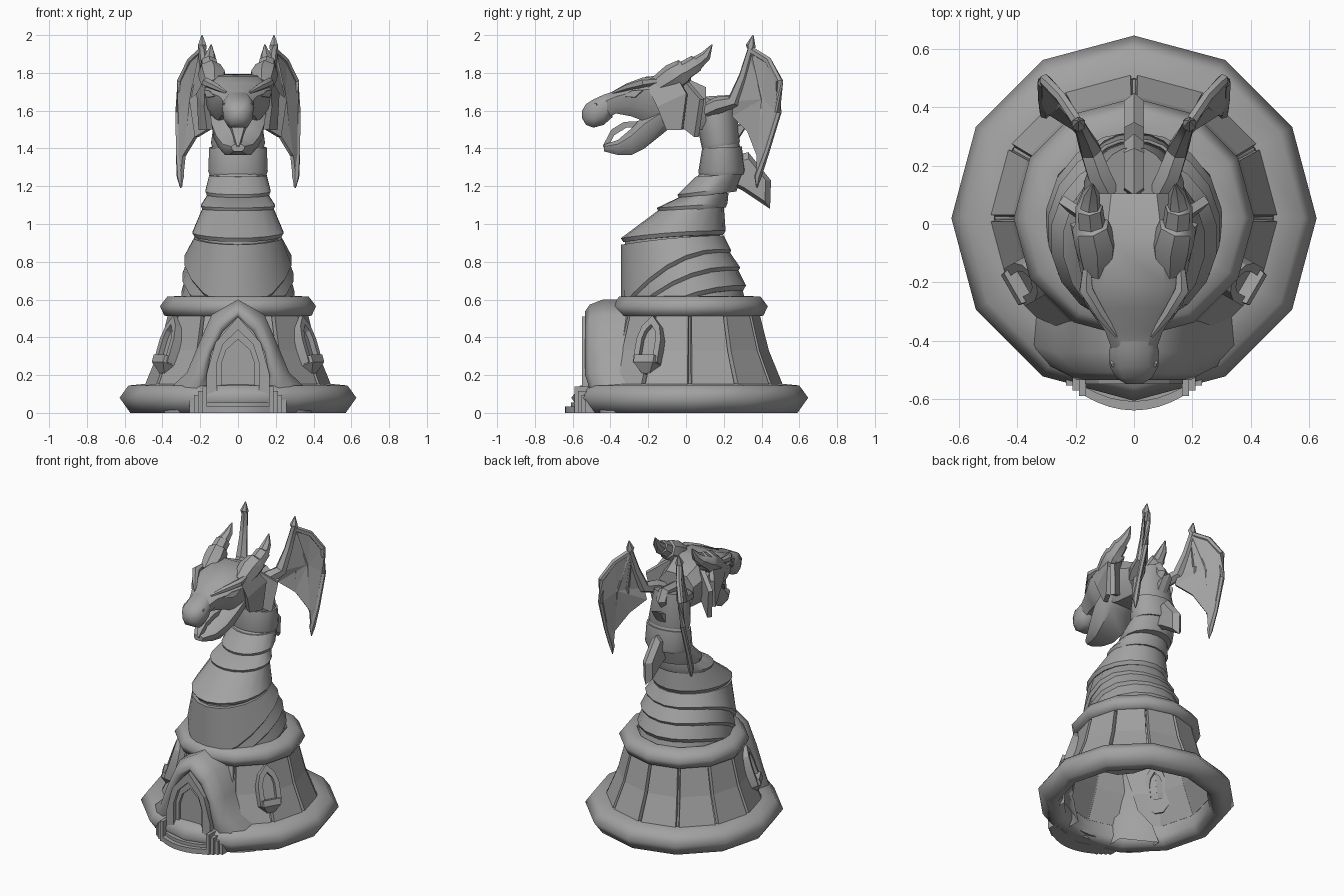
import bpy, bmesh
from math import sin, cos, pi, radians
from mathutils import Vector, Matrix

cube = bpy.data.objects.get("Cube")
if cube:
    bpy.data.objects.remove(cube)

stone = bpy.data.materials.new("stone_grey")
stone.use_nodes = True
GREY = (0.36, 0.36, 0.36, 1)
stone.diffuse_color = GREY
stone.node_tree.nodes["Principled BSDF"].inputs["Base Color"].default_value = GREY
CY = 0.02      # tower axis


def build(name, verts, faces, mirror=False, thick=0, angle=40):
    me = bpy.data.meshes.new(name)
    me.from_pydata([tuple(v) for v in verts], [], faces)
    bm = bmesh.new()
    bm.from_mesh(me)
    bmesh.ops.recalc_face_normals(bm, faces=bm.faces)
    bm.to_mesh(me)
    bm.free()
    me.materials.append(stone)
    ob = bpy.data.objects.new(name, me)
    bpy.context.scene.collection.objects.link(ob)
    if thick:      # sheets stay flat shaded
        me.shade_flat()
        mod = ob.modifiers.new("thickness", 'SOLIDIFY')
        mod.thickness, mod.offset = thick, 0
    else:
        me.shade_smooth()
        me.set_sharp_from_angle(angle=radians(angle))
    if mirror:
        ob.modifiers.new("mirror", 'MIRROR').use_mirror_merge = False
    return ob


def loft(name, rings, loop=False, cap=True, **kw):
    n, m = len(rings[0]), len(rings)
    verts = [v for r in rings for v in r]
    faces = []
    for i in range(m if loop else m - 1):
        a, b = i * n, (i + 1) % m * n
        faces += [(a + j, a + (j + 1) % n, b + (j + 1) % n, b + j) for j in range(n)]
    if cap and not loop:
        faces += [tuple(range(n)), tuple(range((m - 1) * n, m * n))]
    return build(name, verts, faces, **kw)


def tube(name, pts, radii, n=8, **kw):
    pts = [Vector(p) for p in pts]
    rings = []
    for i, p in enumerate(pts):
        t = pts[min(i + 1, len(pts) - 1)] - pts[max(i - 1, 0)]
        q = t.to_track_quat('Z', 'X')
        rings.append([p + q @ Vector((cos(k * 2 * pi / n), sin(k * 2 * pi / n), 0)) * radii[i]
                      for k in range(n)])
    return loft(name, rings, **kw)


def turned(name, profile, loop=True, n=12, **kw):
    rings = [[(r * cos(k * 2 * pi / n), CY + r * sin(k * 2 * pi / n), z) for k in range(n)]
             for r, z in profile]
    return loft(name, rings, loop=loop, cap=False, **kw)


def box(name, x0, x1, y0, y1, z0, z1, **kw):
    return loft(name, [[(x0, y0, z), (x1, y0, z), (x1, y1, z), (x0, y1, z)] for z in (z0, z1)], **kw)


def pointed(w, z0, zs, z1):
    half = [(w, z0), (w, zs), (w * .72, zs + .55 * (z1 - zs))]
    return half + [(0, z1)] + [(-x, z) for x, z in reversed(half)]


def frame(name, outer, inner, y0, y1, mat=Matrix(), **kw):
    rings = [[mat @ Vector((p[0], y, p[1])) for p, y in ((o, y0), (o, y1), (i, y1), (i, y0))]
             for o, i in zip(outer, inner)]
    return loft(name, rings, loop=True, angle=25, **kw)


# Tower: hollow wall, wall panels and the two rounded rings
WALL = [(.50, .13), (.42, .325), (.365, .54)]
turned("tower_wall", [(.50, .1)] + [(r - .025, z) for r, z in WALL], loop=False, angle=20)
verts, faces = [], []
for k in range(12):
    a, b = [Vector((cos(i * pi / 6), sin(i * pi / 6), 0)) for i in (k, k + 1)]
    s = len(verts)
    for r, z in WALL:
        for t in (.035, .965):
            verts.append(a.lerp(b, t) * (r - .012) + Vector((0, CY, z)))
    faces += [(s, s + 1, s + 3, s + 2), (s + 2, s + 3, s + 5, s + 4)]
build("wall_panels", verts, faces, thick=.028)
turned("base_ring", [(.57, 0), (.627, .08), (.58, .145), (.48, .155), (.47, .05), (.5, 0)], angle=75)
turned("upper_ring", [(.35, .51), (.39, .515), (.413, .565), (.375, .615), (.30, .62), (.29, .54)], angle=75)

# Doorway: flared rounded arch (outer, inner, setback), pointed frame, door leaf
half = [((.39, 0), (.17, 0), .06), ((.36, .13), (.17, .1), .03), ((.27, .215), (.165, .2), 0),
        ((.21, .36), (.14, .32), 0), ((.14, .52), (.08, .43), 0)]
path = half + [((0, .6), (0, .51), 0)] + [((-o[0], o[1]), (-i[0], i[1]), d) for o, i, d in reversed(half)]
SECTION = [(0, -.40), (0, -.52), (.3, -.535), (.7, -.51), (1, -.44), (1, -.28)]
loft("door_arch", [[(i[0] + (o[0] - i[0]) * t, y + d, i[1] + (o[1] - i[1]) * t) for t, y in SECTION]
                   for o, i, d in path], cap=False, angle=70)
opening = pointed(.11, .09, .27, .44)
frame("door_frame", pointed(.168, .02, .2, .51), opening, -.55, -.45)
frame("door_inner_trim", opening, pointed(.088, .115, .26, .39), -.525, -.45)
build("door_leaf", [(x, -.495, z) for x, z in opening], [tuple(range(7))], thick=.02)

# Curved steps and stepped side blocks
for i in range(3):
    arc = [(.17 * t / 4, -.64 + .03 * i + .05 * (t / 4) ** 2) for t in range(-4, 5)]
    arc += [(.17, -.47), (-.17, -.47)]
    loft(f"door_step_{i + 1}", [[(x, y, z) for x, y in arc] for z in (0, .035 + .02 * i)])
for i in range(4):
    x = .165 + .023 * i
    box(f"step_side_{i + 1}", x, x + .023, -.59 + .018 * i, -.46, 0, .14 - .023 * i, mirror=True)

# Side windows, leaning with the wall
M = (Matrix.Translation((.345, -.18, .36)) @ Matrix.Rotation(radians(60), 4, 'Z')
     @ Matrix.Rotation(radians(-18), 4, 'X'))
gap = pointed(.042, -.08, .02, .1)
frame("window_frame", pointed(.074, -.11, .02, .15), gap, -.045, .03, M, mirror=True)
build("window_pane", [M @ Vector((x, -.012, z)) for x, z in gap], [tuple(range(7))],
      mirror=True, thick=.01)
loft("window_sill", [[M @ Vector(p) for p in ((-w, .03, z), (w, .03, z), (w * .75, -d, z), (-w * .75, -d, z))]
                     for w, d, z in ((.03, .015, -.165), (.08, .062, -.115), (.08, .062, -.075))], mirror=True)


# Neck: overlapping tapered segments, each ring set by front point, back point, half width, upward bow
def ring(front, back, w, bow=0, s=1, drop=0, n=18):
    f, b = Vector((0, *front)), Vector((0, *back))
    c, h = (f + b) / 2 - Vector((0, 0, drop)), (f - b) / 2 * s
    return [c + h * cos(t) + Vector((w * s * sin(t), 0, bow * sin(t) ** 2))
            for t in (k * 2 * pi / n for k in range(n))]


SEGMENTS = [
    ((-.31, .42), (.325, .55), .30, .03, (-.30, .48), (.29, .69), .28, .05),
    ((-.32, .45), (.318, .675), .305, .06, (-.32, .53), (.265, .78), .272, .08),
    ((-.33, .50), (.287, .77), .298, .085, (-.33, .57), (.215, .875), .26, .095),
    ((-.345, .56), (.24, .86), .288, .1, (-.345, .89), (.20, .94), .235, .01),
    ((-.345, .925), (.21, .965), .245, .01, (-.15, 1.07), (.20, 1.09), .192, 0),
    ((-.155, 1.085), (.22, 1.11), .20, 0, (-.04, 1.14), (.225, 1.165), .165, 0),
    ((-.045, 1.155), (.275, 1.195), .175, 0, (.05, 1.25), (.30, 1.265), .155, 0),
    ((.065, 1.275), (.315, 1.285), .16, 0, (.085, 1.40), (.295, 1.41), .155, 0),
    ((.08, 1.42), (.285, 1.44), .145, 0, (.04, 1.61), (.265, 1.655), .115, 0)]
for i, seg in enumerate(SEGMENTS):
    lo, hi = seg[:4], seg[4:]
    loft(f"neck_segment_{i + 1}", [ring(*lo, .95, .022), ring(*lo), ring(*hi), ring(*hi, .88)], angle=30)
loft("neck_core", [ring(*r, .92) for seg in SEGMENTS[3:] for r in (seg[:4], seg[4:])])


# Head: skull, lower jaw, nose, tongue
def section(y, zb, zt, w):
    h = zt - zb
    side = [(w * .6, zt), (w, zt - .28 * h), (w * .92, zb + .3 * h), (w * .6, zb)]
    return [(x, y, z) for x, z in side] + [(-x, y, z) for x, z in reversed(side)]


loft("skull", [section(*s) for s in (
    (.105, 1.5, 1.725, .13), (-.05, 1.5, 1.795, .16), (-.21, 1.54, 1.78, .178),
    (-.29, 1.57, 1.745, .15), (-.37, 1.585, 1.71, .098), (-.45, 1.55, 1.675, .07))])
loft("lower_jaw", [section(*s) for s in (
    (-.05, 1.54, 1.66, .135), (-.12, 1.48, 1.64, .15), (-.22, 1.4, 1.58, .14),
    (-.29, 1.365, 1.505, .115), (-.36, 1.365, 1.445, .08), (-.435, 1.385, 1.42, .035))])
loft("nose", [section(*s) for s in (
    (-.39, 1.565, 1.70, .07), (-.435, 1.525, 1.685, .086), (-.49, 1.51, 1.66, .083),
    (-.53, 1.525, 1.635, .06), (-.55, 1.56, 1.6, .025))], angle=60)
tube("nostril", [(.06, -.475, 1.625), (.08, -.482, 1.63)], [.018, .011], 6, mirror=True)
loft("tongue", [[(-w, y, z), (w, y, z), (w, y + .015, z - .03), (-w, y + .015, z - .03)] for y, z, w in
                ((-.24, 1.545, .05), (-.33, 1.54, .045), (-.395, 1.5, .03), (-.44, 1.415, .006))])

# Brows and eyes
tube("brow", [(.06, -.385, 1.695), (.115, -.31, 1.725), (.165, -.225, 1.75), (.16, -.12, 1.76)],
     [.008, .02, .026, .012], 6, mirror=True)
build("eye", [(.12, -.335, 1.675), (.15, -.285, 1.705), (.178, -.225, 1.71), (.165, -.27, 1.67)],
      [(0, 1, 2, 3)], mirror=True, thick=.009)

# Swept horns in stepped segments
tube("horn", [(.125, -.16, 1.72), (.132, -.07, 1.775), (.148, -.01, 1.81), (.15, 0, 1.815),
              (.154, .055, 1.85), (.153, .062, 1.855), (.147, .105, 1.89), (.142, .138, 1.95)],
     [.055, .074, .066, .052, .048, .038, .029, .003], 7, mirror=True)

# Cheek frills behind the jaw
build("cheek_frill", [(.16, -.2, 1.72), (.145, -.06, 1.8), (.205, .005, 1.69), (.195, -.02, 1.5),
                      (.15, -.1, 1.5), (.165, -.15, 1.62)], [(0, 1, 2, 5), (5, 2, 3, 4)],
      mirror=True, thick=.03)
build("rear_frill", [(.12, .0, 1.76), (.25, .085, 1.66), (.22, .055, 1.46), (.12, -.02, 1.52)],
      [(0, 1, 2, 3)], mirror=True, thick=.03)

# Spines down the back, bevelled towards their edges
for i, poly in enumerate([[(.07, 1.55), (.1, 1.675), (.26, 1.685), (.31, 1.6), (.25, 1.52)],
                          [(.22, 1.5), (.35, 1.56), (.26, 1.42)],
                          [(.25, 1.2), (.295, 1.18), (.445, 1.08), (.45, 1.23), (.33, 1.38), (.25, 1.36)]]):
    cy, cz = [sum(p[k] for p in poly) / len(poly) for k in (0, 1)]
    loft(f"back_spine_{i + 1}", [[(x, cy + (y - cy) * s, cz + (z - cz) * s) for y, z in poly]
                                 for x, s in ((-.035, .75), (0, 1), (.035, .75))], angle=20)

# Wings: membrane, arm and finger bones
R, S, T, P = (.13, .25, 1.57), (.15, .255, 1.65), (.19, .345, 1.92), (.25, .435, 1.865)
A, B, C, D = (.305, .495, 1.755), (.315, .487, 1.59), (.315, .425, 1.38), (.303, .375, 1.2)
E, F, MID = (.285, .38, 1.36), (.205, .33, 1.49), (.245, .41, 1.66)
build("wing_membrane", [R, S, T, P, A, B, C, D, E, F, MID],
      [(1, 2, 10), (2, 3, 10), (3, 4, 10), (4, 5, 10), (5, 6, 8, 10), (6, 7, 8), (8, 9, 10),
       (9, 0, 10), (0, 1, 10)], mirror=True, thick=.02)
tube("wing_arm", [(.09, .11, 1.6), (.12, .17, 1.63), S, (.172, .305, 1.78), T, (.19, .342, 1.945), (.19, .355, 2)],
     [.042, .045, .04, .028, .022, .026, .003], 6, mirror=True)
tube("wing_outer_finger", [T, P, A, B, C, (.305, .38, 1.25), (.303, .375, 1.19)],
     [.02, .02, .02, .018, .016, .02, .003], 6, mirror=True)
tube("wing_inner_finger", [T, MID, E], [.015, .015, .008], 6, mirror=True)
tube("wing_short_finger", [T, (.2, .355, 1.68), F], [.014, .014, .008], 6, mirror=True)
